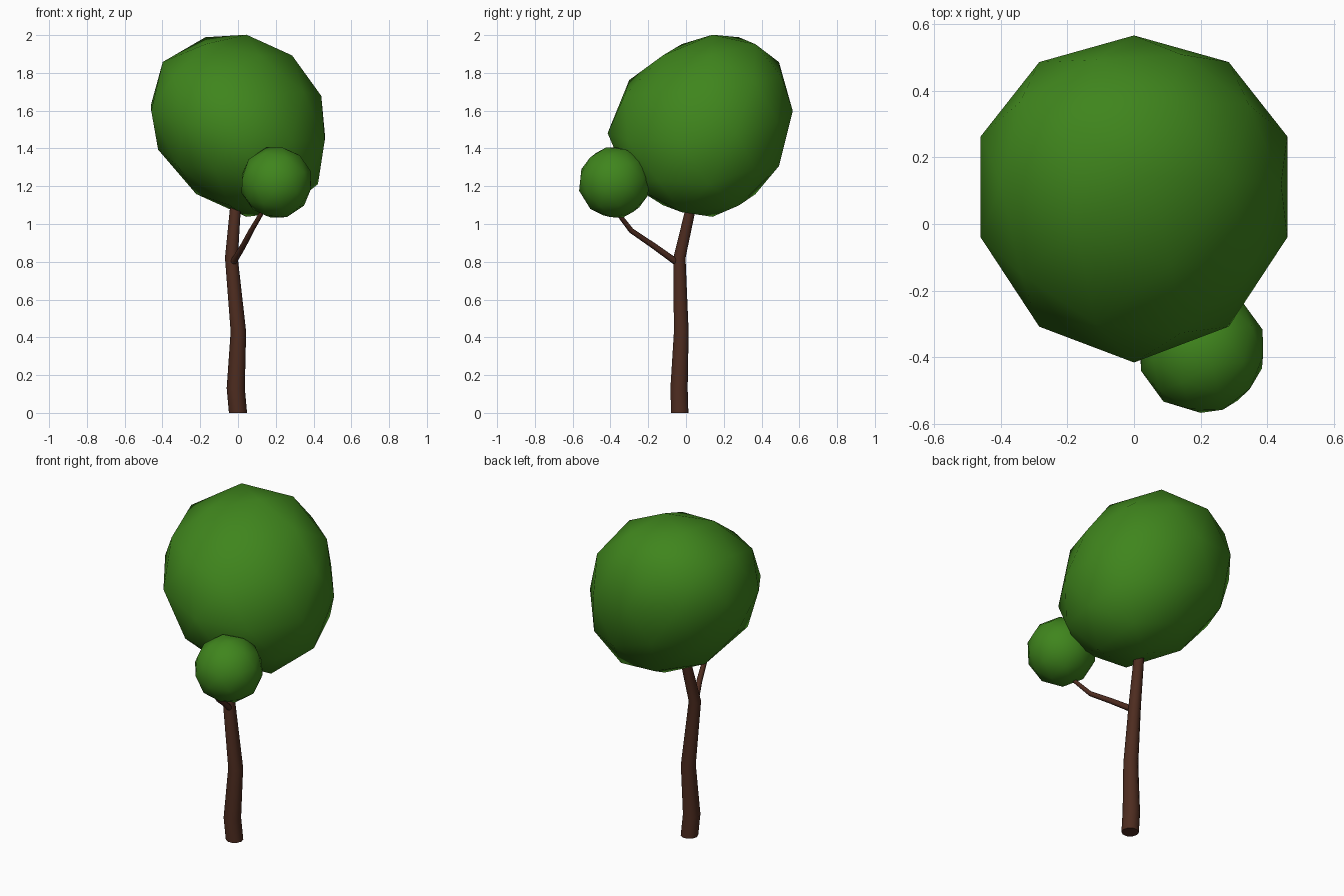
import bpy, bmesh, math
from mathutils import Vector

if "Cube" in bpy.data.objects:
    bpy.data.objects.remove(bpy.data.objects["Cube"])


def material(name, rgb):
    m = bpy.data.materials.new(name)
    m.diffuse_color = (*rgb, 1)
    m.use_nodes = True
    m.node_tree.nodes["Principled BSDF"].inputs["Base Color"].default_value = m.diffuse_color
    return m


bark = material("bark", (0.075, 0.025, 0.014))
leaf = material("leaf", (0.05, 0.235, 0.012))


def finish(name, bm, mat):
    bmesh.ops.recalc_face_normals(bm, faces=bm.faces)
    me = bpy.data.meshes.new(name)
    bm.to_mesh(me)
    bm.free()
    me.materials.append(mat)
    ob = bpy.data.objects.new(name, me)
    bpy.context.collection.objects.link(ob)
    return ob


def limb(name, path, sides, level=False):
    """Tapered tube through (x, y, z, radius) points."""
    bm = bmesh.new()
    pts = [Vector(p[:3]) for p in path]
    rings = []
    for i, p in enumerate(pts):
        tangent = pts[min(i + 1, len(pts) - 1)] - pts[max(i - 1, 0)]
        axis = Vector((0, 0, 1)) if level else tangent
        rot = Vector((0, 0, 1)).rotation_difference(axis)
        ring = []
        for k in range(sides):
            a = math.tau * k / sides
            r = path[i][3]
            ring.append(bm.verts.new(p + rot @ Vector((r * math.cos(a), r * math.sin(a), 0))))
        rings.append(ring)
    for a, b in zip(rings, rings[1:]):
        for k in range(sides):
            n = (k + 1) % sides
            bm.faces.new((a[k], a[n], b[n], b[k])).smooth = True
    bm.faces.new(rings[0])
    bm.faces.new(rings[-1])
    return finish(name, bm, bark)


def crown(name, shape):
    """Coarse smooth ball whose unit-sphere points are moved by shape()."""
    bm = bmesh.new()
    bmesh.ops.create_icosphere(bm, subdivisions=2, radius=1)
    for v in bm.verts:
        v.co = shape(v.co.copy())
    for f in bm.faces:
        f.smooth = True
    return finish(name, bm, leaf)


def leaning(c):
    """Sheared and slightly bent outline of the large crown."""
    x, y = 0.483 * c.x, 0.49 * c.y
    z = 0.482 * c.z - 0.17 * x + 0.12 * y - 0.02 * c.z ** 2
    return Vector((x + 0.045 * c.z ** 2,
                   y + 0.075 + 0.065 * c.z ** 2 + 0.04 * c.x ** 2,
                   z + 1.54))


tilt = Vector((0, 0, 1)).rotation_difference(Vector((0.03, -0.045, 0.19)))


def tilted(c):
    """Small round crown with a tipped axis."""
    return tilt @ (c * 0.193) + Vector((0.203, -0.378, 1.22))


# crooked trunk
limb("trunk", [(0, -0.033, 0, 0.048), (-0.012, -0.037, 0.13, 0.048),
               (0.002, -0.025, 0.43, 0.041), (-0.035, -0.035, 0.82, 0.034),
               (-0.015, 0.022, 1.07, 0.029), (-0.005, 0.052, 1.2, 0.025)], 10, True)

# side branch
limb("branch", [(-0.03, -0.04, 0.79, 0.018), (0.025, -0.165, 0.88, 0.016),
                (0.07, -0.29, 0.965, 0.014), (0.12, -0.355, 1.05, 0.012),
                (0.15, -0.38, 1.12, 0.010)], 8)

# foliage
crown("main_crown", leaning)
crown("small_crown", tilted)
